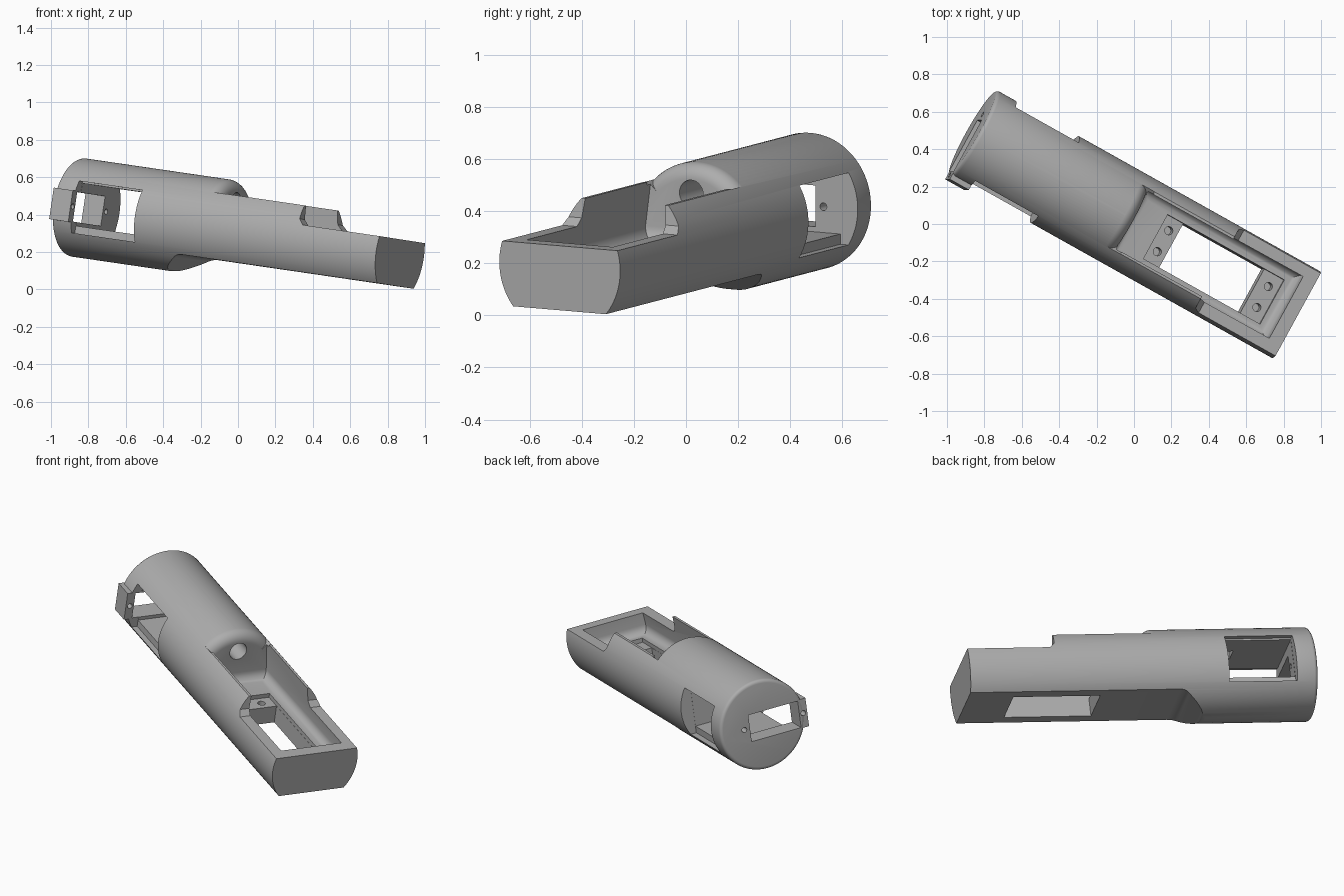
import bpy, bmesh, math
from mathutils import Matrix, Vector

if "Cube" in bpy.data.objects:
    bpy.data.objects.remove(bpy.data.objects["Cube"], do_unlink=True)

grey = bpy.data.materials.new("plain grey")
grey.use_nodes = True
grey.diffuse_color = (0.42, 0.42, 0.42, 1)
grey.node_tree.nodes["Principled BSDF"].inputs["Base Color"].default_value = grey.diffuse_color

# Parts are made in arm space: x along the arm, y to its side, z up
R = 0.265


def add(name, bm):
    bmesh.ops.recalc_face_normals(bm, faces=bm.faces)
    mesh = bpy.data.meshes.new(name)
    bm.to_mesh(mesh)
    bm.free()
    mesh.materials.append(grey)
    ob = bpy.data.objects.new(name, mesh)
    bpy.context.collection.objects.link(ob)
    return ob


def box(name, x, y, z, top_scale=1, bevel=0):
    bm = bmesh.new()
    bmesh.ops.create_cube(bm, size=1)
    for v in bm.verts:
        up = v.co.z > 0
        v.co = [r[0] + (c + 0.5) * (r[1] - r[0]) for c, r in zip(v.co, (x, y, z))]
        if up:
            v.co.y *= top_scale
    if bevel:
        low = [e for e in bm.edges if all(v.co.z < z[0] + 0.001 for v in e.verts)]
        bmesh.ops.bevel(bm, geom=low, offset=bevel, segments=6, profile=0.5, affect='EDGES')
    return add(name, bm)


def rod(name, radius, length, centre, along_x):
    bm = bmesh.new()
    turn = Matrix.Rotation(math.pi / 2, 4, 'Y') if along_x else Matrix()
    bmesh.ops.create_cone(bm, cap_ends=True, segments=32, radius1=radius, radius2=radius,
                          depth=length, matrix=Matrix.Translation(centre) @ turn)
    return add(name, bm)


def side_prism(name, outline):
    bm = bmesh.new()
    face = bm.faces.new([bm.verts.new((x, -0.5, z)) for x, z in outline])
    out = bmesh.ops.extrude_face_region(bm, geom=[face])
    bmesh.ops.translate(bm, vec=(0, 1, 0), verts=[g for g in out["geom"] if isinstance(g, bmesh.types.BMVert)])
    return add(name, bm)


def turned(name, outline, start, sweep, steps):
    """Closed (x, radius) outline swept round the arm axis; angles from +y."""
    bm = bmesh.new()
    full = sweep >= 2 * math.pi
    rings = []
    for i in range(steps if full else steps + 1):
        a = start + sweep * i / steps
        rings.append([bm.verts.new((x, r * math.cos(a), r * math.sin(a))) for x, r in outline])
    n = len(outline)
    for i in range(steps):
        a, b = rings[i], rings[(i + 1) % len(rings)]
        for j in range(n - 1 if full else n):
            k = (j + 1) % n
            bm.faces.new((a[j], a[k], b[k], b[j]))
    ends = ([r[0] for r in rings], [r[-1] for r in rings]) if full else (rings[0], rings[-1])
    for loop in ends:
        bm.faces.new(loop)
    return add(name, bm)


def combine(target, tool, operation='DIFFERENCE'):
    tool.hide_render = True
    mod = target.modifiers.new("combine", 'BOOLEAN')
    mod.operation, mod.solver, mod.object = operation, 'EXACT', tool
    bpy.context.view_layer.objects.active = target
    bpy.ops.object.modifier_apply(modifier=mod.name)
    bpy.data.objects.remove(tool, do_unlink=True)


def arc(cx, cz, r, a0, a1, n=6):
    return [(cx + r * math.cos(math.radians(a0 + (a1 - a0) * i / n)),
             cz + r * math.sin(math.radians(a0 + (a1 - a0) * i / n))) for i in range(n + 1)]


# Round housing with a softened rear rim
body = turned("arm_housing", arc(0.02, R - 0.02, 0.02, 180, 90, 4) + [(2.0, R)], 0, 2 * math.pi, 96)

# Flat underside with a blended step
combine(body, side_prism("underside_cut",
        arc(0.62, -0.215, 0.05, -90, -45, 4) + arc(0.79, -0.25, 0.08, 135, 90, 4)
        + [(2.2, -0.17), (2.2, -0.5), (0.62, -0.5)]))

# Open top: side rails, then the lower rim
combine(body, side_prism("top_cut", [(0.96, 0.5), (0.96, 0.185), (1.485, 0.185), (1.495, 0.11),
                                     (1.525, 0.08), (2.2, 0.08), (2.2, 0.5)]))

# Rounded shoulder over the bulkhead
combine(body, turned("shoulder_cut", arc(0.9, R - 0.06, 0.0601, 90, 0, 8) + [(0.99, R - 0.06), (0.99, 0.32), (0.9, 0.32)],
                     math.radians(44), math.radians(92), 48))

# Front tray with filleted floor, recessed mount and opening through the floor
combine(body, box("tray_cut", (0.96, 1.925), (-0.2, 0.2), (-0.04, 0.4), 0.75, 0.05))
combine(body, box("mount_recess", (1.14, 1.86), (-0.135, 0.135), (-0.065, 0.1)))
combine(body, box("floor_opening", (1.24, 1.74), (-0.134, 0.134), (-0.4, 0.1)))
for x in (1.19, 1.805):
    for y in (-0.064, 0.064):
        combine(body, rod("mount_hole", 0.022, 0.16, (x, y, -0.06), False))

# Rear motor bay, open at both sides
for side in (-1, 1):
    combine(body, box("window_cut", (0.12, 0.51), sorted((side * 0.19, side * 0.4)), (-0.14, 0.14)))
combine(body, box("bay_cut", (0.121, 0.509), (-0.25, 0.25), (-0.1, 0.13)))

# Fixing lug, rear opening and screw holes
combine(body, box("fixing_lug", (0.002, 0.12), (-0.28, -0.2), (-0.085, 0.085)), 'UNION')
combine(body, box("rear_opening", (-0.1, 0.2), (-0.23, 0.08), (-0.08, 0.08)))
for y in (0.115, -0.255):
    combine(body, rod("screw_hole", 0.015, 0.3, (0.05, y, 0), True))

# Cable hole through the bulkhead into the bay
combine(body, rod("cable_hole", 0.052, 0.65, (0.75, 0, 0.15), True))

# Pose the arm: pitched, turned and slightly rolled
along = Vector((1, -0.56, -0.146)).normalized()
side = Vector((0.56, 1, 0)).normalized()
pose = Matrix((along, side, along.cross(side))).transposed().to_4x4()
pose = Matrix.Translation((-0.865, 0.485, 0.44)) @ pose @ Matrix.Rotation(-0.075, 4, 'X')
body.data.transform(pose)

bpy.ops.object.select_all(action='DESELECT')
body.select_set(True)
bpy.context.view_layer.objects.active = body
bpy.ops.object.shade_smooth_by_angle(angle=math.radians(30))
